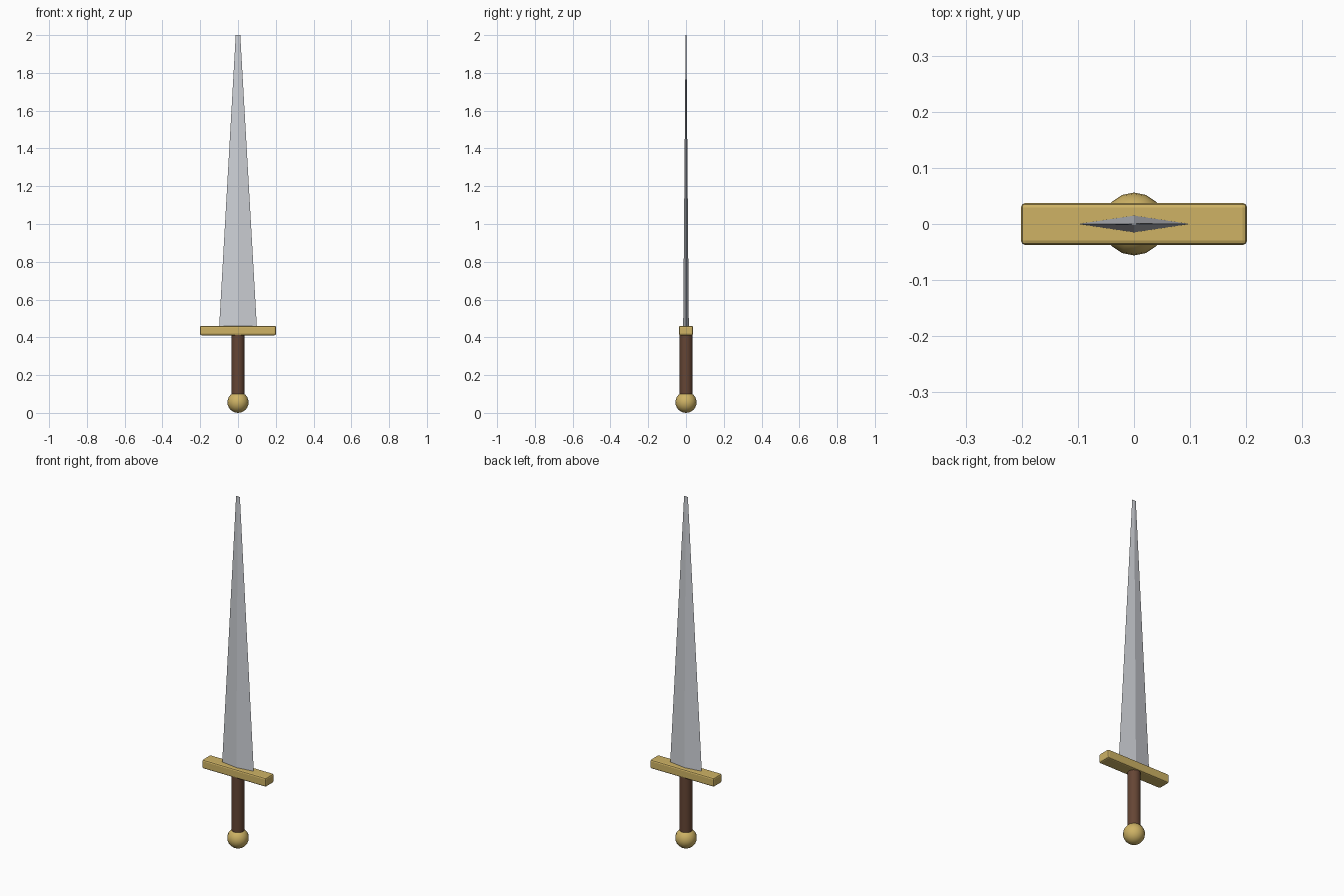
import bpy, bmesh, math

if "Cube" in bpy.data.objects:
    bpy.data.objects.remove(bpy.data.objects["Cube"])


def material(name, color):
    m = bpy.data.materials.new(name)
    m.diffuse_color = (*color, 1)
    m.use_nodes = True
    m.node_tree.nodes["Principled BSDF"].inputs["Base Color"].default_value = m.diffuse_color
    return m


steel = material("steel", (0.62, 0.64, 0.68))
brass = material("brass", (0.62, 0.45, 0.13))
leather = material("leather", (0.13, 0.06, 0.035))


def finish(name, mat, smooth=None):
    o = bpy.context.object
    o.name = name
    o.data.materials.append(mat)
    if smooth:
        bpy.ops.object.shade_smooth_by_angle(angle=math.radians(smooth))
    return o


# Blade: diamond section tapering to a narrow blunt tip
bm = bmesh.new()
rings = []
for z, w, t in ((0.45, 0.1, 0.015), (2.0, 0.012, 0.002)):
    rings.append([bm.verts.new(p) for p in
                  ((w, 0, z), (0, t, z), (-w, 0, z), (0, -t, z))])
low, high = rings
for i in range(4):
    j = (i + 1) % 4
    bm.faces.new((low[i], low[j], high[j], high[i]))
bm.faces.new(low[::-1])
bm.faces.new(high)
mesh = bpy.data.meshes.new("blade")
bm.to_mesh(mesh)
bm.free()
blade = bpy.data.objects.new("blade", mesh)
bpy.context.collection.objects.link(blade)
mesh.materials.append(steel)

# Crossguard: bevelled bar
bpy.ops.mesh.primitive_cube_add(size=1, location=(0, 0, 0.436))
guard = finish("crossguard", brass)
guard.dimensions = (0.403, 0.075, 0.05)
bpy.ops.object.transform_apply(location=False, rotation=False, scale=True)
bevel = guard.modifiers.new("bevel", "BEVEL")
bevel.width = 0.008
bevel.segments = 2

# Grip
bpy.ops.mesh.primitive_cylinder_add(vertices=16, radius=0.034, depth=0.33,
                                    location=(0, 0, 0.255))
finish("grip", leather, 40)

# Pommel
bpy.ops.mesh.primitive_uv_sphere_add(segments=16, ring_count=12, radius=0.056,
                                     location=(0, 0, 0.056))
finish("pommel", brass, 60)
